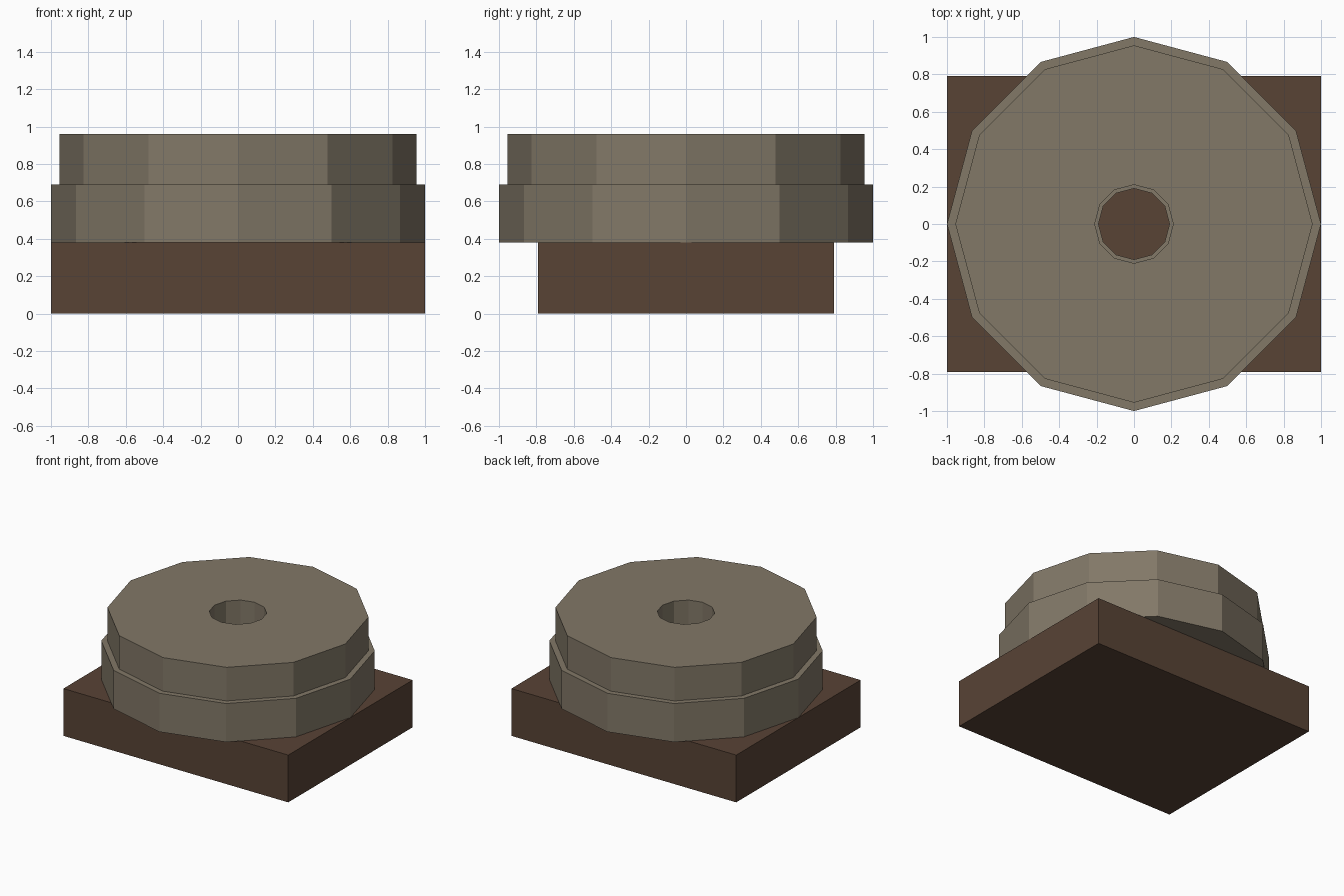
import bpy
import bmesh
from math import cos, sin, pi

if "Cube" in bpy.data.objects:
    bpy.data.objects.remove(bpy.data.objects["Cube"], do_unlink=True)


def make_material(name, colour):
    mat = bpy.data.materials.new(name)
    mat.use_nodes = True
    mat.diffuse_color = colour
    mat.node_tree.nodes["Principled BSDF"].inputs["Base Color"].default_value = colour
    return mat


def finish(name, bm, mat):
    bmesh.ops.recalc_face_normals(bm, faces=bm.faces)
    mesh = bpy.data.meshes.new(name)
    bm.to_mesh(mesh)
    bm.free()
    mesh.materials.append(mat)
    obj = bpy.data.objects.new(name, mesh)
    bpy.context.collection.objects.link(obj)
    return obj


def block(name, size, mat):
    """Box standing on the ground."""
    bm = bmesh.new()
    bmesh.ops.create_cube(bm, size=1)
    for v in bm.verts:
        v.co = [(c + shift) * s for c, s, shift in zip(v.co, size, (0, 0, 0.5))]
    return finish(name, bm, mat)


def ring(name, outer, inner, bottom, top, mat, sides=12):
    """Flat-sided disc with a centre hole, corners on the x and y axes."""
    bm = bmesh.new()
    profile = [(outer, bottom), (outer, top), (inner, top), (inner, bottom)]
    loops = [[bm.verts.new((r * cos(2 * pi * i / sides), r * sin(2 * pi * i / sides), z))
              for i in range(sides)] for r, z in profile]
    for a, b in zip(loops, loops[1:] + loops[:1]):
        for i in range(sides):
            j = (i + 1) % sides
            bm.faces.new((a[i], a[j], b[j], b[i]))
    return finish(name, bm, mat)


wood = make_material("dark wood", (0.098, 0.056, 0.036, 1))
stone = make_material("warm grey stone", (0.223, 0.188, 0.136, 1))

# Wooden base and two stacked millstones
block("wooden_base", (2.0, 1.58, 0.38), wood)
ring("lower_stone", 1.0, 0.19, 0.38, 0.69, stone)
ring("upper_stone", 0.955, 0.21, 0.69, 0.96, stone)
